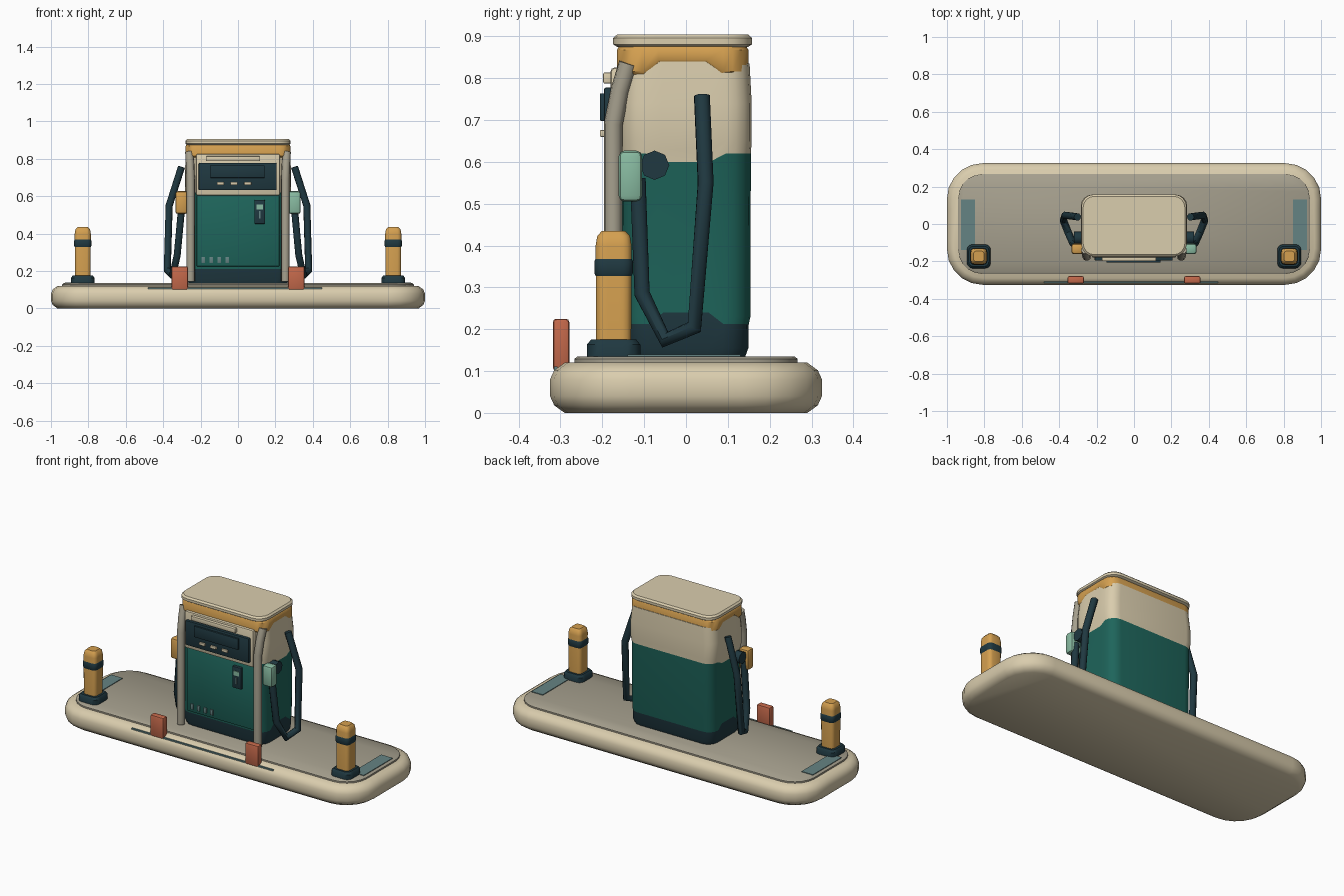
import bpy, bmesh, math
from mathutils import Vector

cube = bpy.data.objects.get("Cube")
if cube:
    bpy.data.objects.remove(cube, do_unlink=True)


def material(name, rgb):
    m = bpy.data.materials.new(name)
    m.use_nodes = True
    m.diffuse_color = (*rgb, 1)
    m.node_tree.nodes["Principled BSDF"].inputs["Base Color"].default_value = (*rgb, 1)
    return m


CREAM = material("cream", (0.70, 0.61, 0.42))
STONE = material("stone", (0.38, 0.35, 0.27))
TEAL = material("teal", (0.013, 0.13, 0.105))
NAVY = material("dark_slate", (0.014, 0.040, 0.052))
AMBER = material("amber", (0.66, 0.35, 0.08))
CORAL = material("coral", (0.55, 0.14, 0.07))
MINT = material("mint", (0.25, 0.50, 0.36))
GLASS = material("blue_grey", (0.13, 0.23, 0.23))


def finish(obj, angle=40):
    bpy.ops.object.select_all(action='DESELECT')
    obj.select_set(True)
    bpy.context.view_layer.objects.active = obj
    bpy.ops.object.shade_smooth_by_angle(angle=math.radians(angle))
    return obj


def from_bmesh(name, bm, mats):
    bmesh.ops.recalc_face_normals(bm, faces=bm.faces)
    mesh = bpy.data.meshes.new(name)
    bm.to_mesh(mesh)
    bm.free()
    obj = bpy.data.objects.new(name, mesh)
    bpy.context.collection.objects.link(obj)
    for m in mats:
        mesh.materials.append(m)
    return obj


def outline(hx, hy, r, segs):
    """Rounded rectangle; two extra points on each end side. Yields x, y, is_side."""
    pts = []
    for k, (sx, sy) in enumerate(((1, 1), (-1, 1), (-1, -1), (1, -1))):
        for i in range(segs + 1):
            a = math.pi / 2 * (k + i / segs)
            pts.append((sx * (hx - r) + r * math.cos(a), sy * (hy - r) + r * math.sin(a), False))
        if k in (1, 3):
            for t in (0.6, -0.6):
                pts.append((sx * hx, sy * t * (hy - r), True))
    return pts


def loft(name, rings, mats, centre=(0, 0), segs=4):
    """Rings are (half x, half y, radius, z, z on the sides); one material per band."""
    bm = bmesh.new()
    loops = []
    for hx, hy, r, z, *side in rings:
        zs = side[0] if side else z
        loops.append([bm.verts.new((centre[0] + x, centre[1] + y, zs if s else z))
                      for x, y, s in outline(hx, hy, r, segs)])
    used = list(dict.fromkeys(mats))
    n = len(loops[0])
    for lo, hi, m in zip(loops, loops[1:], mats):
        for i in range(n):
            j = (i + 1) % n
            bm.faces.new((lo[i], lo[j], hi[j], hi[i])).material_index = used.index(m)
    bm.faces.new(loops[0]).material_index = used.index(mats[0])
    bm.faces.new(loops[-1]).material_index = used.index(mats[-1])
    return finish(from_bmesh(name, bm, used))


def box(name, lo, hi, mat, bevel=0.0):
    bm = bmesh.new()
    bmesh.ops.create_cube(bm, size=1)
    lo, hi = Vector(lo), Vector(hi)
    for v in bm.verts:
        v.co = (lo + hi) / 2 + v.co * (hi - lo)
    if bevel:
        bmesh.ops.bevel(bm, geom=bm.edges[:], offset=bevel, segments=2,
                        profile=0.5, affect='EDGES')
    return finish(from_bmesh(name, bm, [mat]))


def tube(name, points, radius, mat):
    curve = bpy.data.curves.new(name, 'CURVE')
    curve.dimensions = '3D'
    curve.bevel_depth = radius
    curve.bevel_resolution = 2
    curve.use_fill_caps = True
    spline = curve.splines.new('POLY')
    spline.points.add(len(points) - 1)
    for p, co in zip(spline.points, points):
        p.co = (*co, 1)
    obj = bpy.data.objects.new(name, curve)
    bpy.context.collection.objects.link(obj)
    curve.materials.append(mat)
    bpy.ops.object.select_all(action='DESELECT')
    obj.select_set(True)
    bpy.context.view_layer.objects.active = obj
    bpy.ops.object.convert(target='MESH')
    return finish(bpy.context.view_layer.objects.active, 50)


# Island: kerb with soft edges and a raised deck
loft("island_kerb", [(0.965, 0.29, 0.16, 0), (0.99, 0.315, 0.18, 0.018), (1, 0.325, 0.19, 0.04),
                     (1, 0.325, 0.19, 0.08), (0.99, 0.315, 0.18, 0.102), (0.965, 0.29, 0.16, 0.12)],
     [CREAM] * 5, segs=5)
loft("island_deck", [(0.94, 0.267, 0.13, 0.115), (0.94, 0.267, 0.13, 0.129),
                     (0.932, 0.259, 0.125, 0.135)], [STONE] * 2, segs=5)
box("kerb_stripe", (-0.48, -0.315, 0.103), (0.45, -0.307, 0.111), GLASS)

# Pump cabinet: plinth, teal skirt, cream upper body, amber band
loft("pump_cabinet", [(0.262, 0.14, 0.06, 0.13), (0.272, 0.149, 0.06, 0.155),
                      (0.274, 0.15, 0.06, 0.212, 0.24), (0.275, 0.154, 0.06, 0.23, 0.255),
                      (0.277, 0.155, 0.06, 0.62, 0.60), (0.284, 0.157, 0.06, 0.65, 0.63),
                      (0.284, 0.157, 0.06, 0.74), (0.275, 0.152, 0.06, 0.835, 0.85)],
     [NAVY, NAVY, TEAL, TEAL, CREAM, CREAM, CREAM])
loft("amber_band", [(0.274, 0.150, 0.06, 0.808, 0.838), (0.280, 0.157, 0.06, 0.816, 0.844),
                    (0.280, 0.157, 0.06, 0.868), (0.272, 0.150, 0.06, 0.880)],
     [AMBER] * 3, (0, -0.008))
loft("top_cap", [(0.272, 0.155, 0.06, 0.874), (0.282, 0.166, 0.068, 0.881),
                 (0.282, 0.166, 0.068, 0.896), (0.272, 0.156, 0.06, 0.905)],
     [CREAM] * 3, (0, -0.008))

# Front face: bezel, display, buttons, reader and vents
box("display_bezel", (-0.225, -0.180, 0.605), (0.225, -0.13, 0.825), CREAM, 0.008)
box("display_panel", (-0.21, -0.196, 0.632), (0.207, -0.17, 0.778), NAVY, 0.005)
box("display_screen", (-0.147, -0.206, 0.698), (0.143, -0.19, 0.764), NAVY, 0.003)
box("header_strip", (-0.172, -0.198, 0.787), (0.118, -0.175, 0.814), CREAM, 0.004)
for i in range(3):
    x = -0.113 + 0.073 * i
    box(f"button_{i + 1}", (x, -0.206, 0.660), (x + 0.038, -0.19, 0.676), CREAM, 0.003)
box("front_panel", (-0.222, -0.163, 0.225), (0.222, -0.14, 0.605), TEAL, 0.005)
box("card_reader", (0.087, -0.180, 0.452), (0.145, -0.155, 0.58), NAVY, 0.005)
box("reader_window", (0.098, -0.184, 0.530), (0.134, -0.176, 0.556), MINT)
box("reader_slot", (0.112, -0.184, 0.480), (0.120, -0.176, 0.520), GLASS)
for i in range(4):
    x = -0.196 + 0.043 * i
    box(f"vent_{i + 1}", (x, -0.169, 0.243), (x + 0.019, -0.160, 0.276), GLASS, 0.002)

# Parts on both sides
for side, s, grip in (("left", 1, MINT), ("right", -1, AMBER)):
    tube(f"{side}_column", [(s * x, y, z) for x, y, z in
         ((0.260, -0.138, 0.835), (0.256, -0.158, 0.77), (0.253, -0.174, 0.69),
          (0.253, -0.174, 0.145))], 0.023, STONE)

    # Nozzle, holder and hose
    xs = sorted((s * 0.27, s * 0.335))
    box(f"{side}_nozzle", (xs[0], -0.161, 0.505), (xs[1], -0.105, 0.627), grip, 0.014)
    tube(f"{side}_nozzle_holder", [(s * 0.265, -0.075, 0.592), (s * 0.32, -0.075, 0.592)],
         0.035, NAVY)
    tube(f"{side}_hose", [(s * x, y, z) for x, y, z in
         ((0.300, -0.115, 0.56), (0.305, -0.113, 0.50), (0.325, -0.105, 0.285),
          (0.350, -0.050, 0.175), (0.378, 0.020, 0.205), (0.368, 0.047, 0.55),
          (0.302, 0.038, 0.757))], 0.020, NAVY)

    # Bollard with a dark ring and a foot
    at = (s * 0.83, -0.173)
    loft(f"{side}_bollard_foot", [(0.064, 0.064, 0.03, 0.13), (0.064, 0.064, 0.03, 0.163),
                                  (0.054, 0.054, 0.025, 0.175)], [NAVY] * 2, at, 3)
    loft(f"{side}_bollard", [(0.042, 0.042, 0.02, 0.17), (0.043, 0.043, 0.02, 0.40),
                             (0.039, 0.039, 0.018, 0.423), (0.028, 0.028, 0.014, 0.435)],
         [AMBER] * 3, at, 3)
    loft(f"{side}_bollard_ring", [(0.042, 0.042, 0.02, 0.326), (0.046, 0.046, 0.022, 0.334),
                                  (0.046, 0.046, 0.022, 0.362), (0.042, 0.042, 0.02, 0.370)],
         [NAVY] * 3, at, 3)

    # Deck inlay and kerb marker
    xs = sorted((s * 0.925, s * 0.85))
    box(f"{side}_deck_plate", (xs[0], -0.14, 0.131), (xs[1], 0.13, 0.139), GLASS)
    xs = sorted((s * 0.268, s * 0.355))
    box(f"{side}_kerb_marker", (xs[0], -0.318, 0.10), (xs[1], -0.279, 0.225), CORAL, 0.008)
